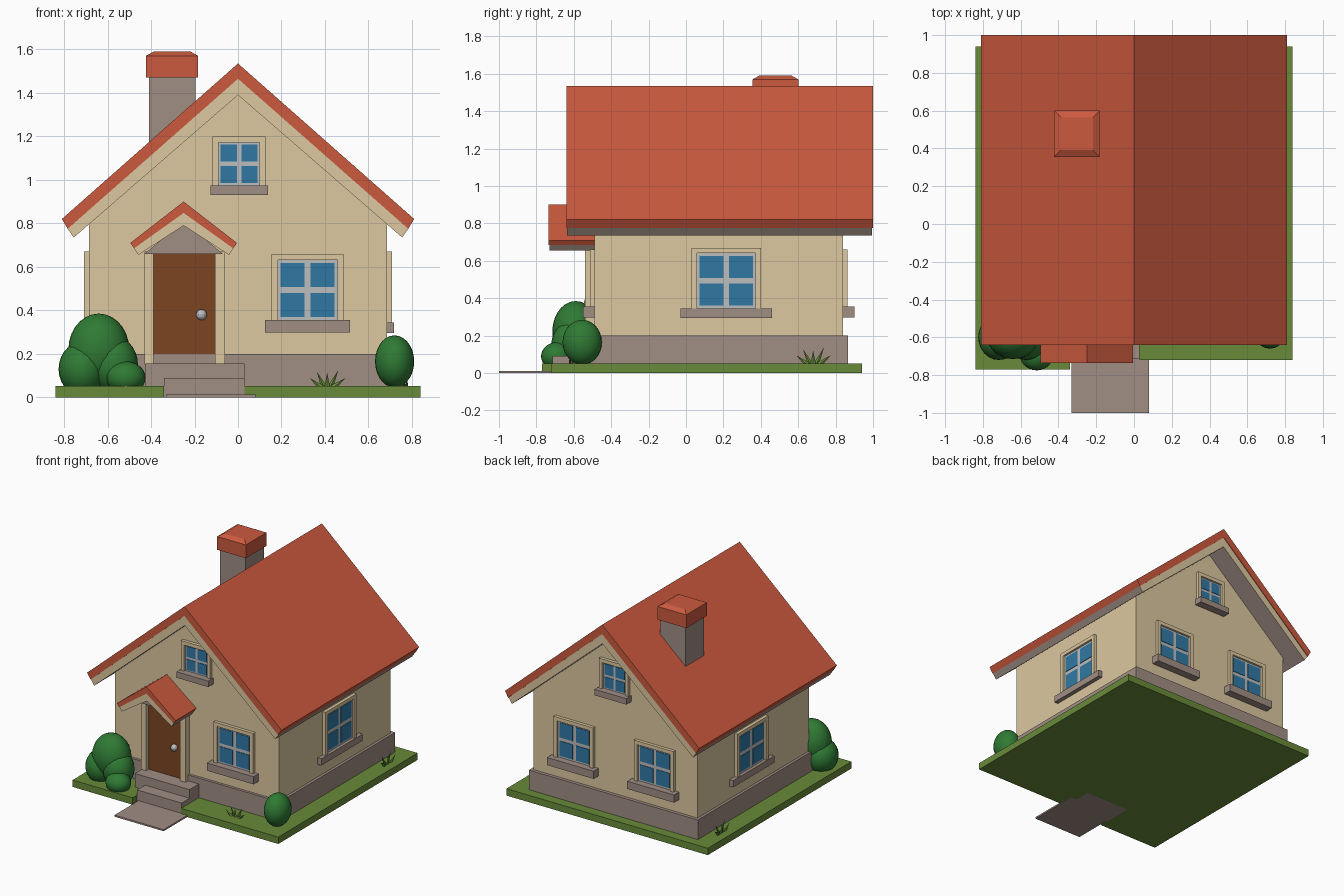
import bpy, bmesh, math
from mathutils import Matrix, Vector

if "Cube" in bpy.data.objects:
    bpy.data.objects.remove(bpy.data.objects["Cube"])


def material(name, hexcode):
    def lin(c):
        return c / 12.92 if c <= 0.04045 else ((c + 0.055) / 1.055) ** 2.4
    m = bpy.data.materials.new(name)
    rgb = [lin(int(hexcode[i:i + 2], 16) / 255) for i in (0, 2, 4)]
    m.diffuse_color = (*rgb, 1)
    m.use_nodes = True
    m.node_tree.nodes["Principled BSDF"].inputs["Base Color"].default_value = m.diffuse_color
    return m


RED = material("roof red", "CC5A3E")
CREAM = material("wall cream", "DCC8A0")
STONE = material("stone grey", "A08E84")
GLASS = material("glass blue", "3078A4")
WHITE = material("window bar grey", "BCBDBE")
BROWN = material("door brown", "7C4522")
LAWN = material("lawn green", "688A3A")
BUSH = material("bush green", "2F7A34")


def finish(name, bm, mats, matrix=Matrix()):
    bmesh.ops.recalc_face_normals(bm, faces=bm.faces)
    me = bpy.data.meshes.new(name)
    bm.to_mesh(me)
    bm.free()
    for m in mats:
        me.materials.append(m)
    ob = bpy.data.objects.new(name, me)
    ob.matrix_world = matrix
    bpy.context.collection.objects.link(ob)
    return ob


def boxes(name, dims, mat, matrix=Matrix()):
    """Axis-aligned boxes given as x0, x1, y0, y1, z0, z1."""
    bm = bmesh.new()
    for x0, x1, y0, y1, z0, z1 in dims:
        t = Matrix.Translation(((x0 + x1) / 2, (y0 + y1) / 2, (z0 + z1) / 2))
        s = Matrix.Diagonal((x1 - x0, y1 - y0, z1 - z0, 1))
        bmesh.ops.create_cube(bm, size=1, matrix=t @ s)
    return finish(name, bm, [mat], matrix)


def prism(name, pts, lo, hi, mat, axis="y", end_mat=None):
    """Extrude a profile along y (points are x, z) or along z (points are x, y)."""
    bm = bmesh.new()
    along = Vector((0, hi - lo, 0)) if axis == "y" else Vector((0, 0, hi - lo))
    vs = [bm.verts.new((a, lo, b) if axis == "y" else (a, b, lo)) for a, b in pts]
    f = bm.faces.new(vs)
    ext = bmesh.ops.extrude_face_region(bm, geom=[f])
    bmesh.ops.translate(bm, vec=along,
                        verts=[g for g in ext["geom"] if isinstance(g, bmesh.types.BMVert)])
    bm.normal_update()
    for f in bm.faces:
        if end_mat and abs(f.normal.y) > 0.5:
            f.material_index = 1
    return finish(name, bm, [mat] + ([end_mat] if end_mat else []))


def chevron(cx, top, bottom, outer, inner):
    """Closed gable strip: apex heights and the outer and inner eave corners."""
    (ox, oz), (ix, iz) = outer, inner
    return [(cx, top), (cx + ox, oz), (cx + ix, iz), (cx, bottom), (cx - ix, iz), (cx - ox, oz)]


# ground, steps and path
prism("lawn", [(-.84, .94), (.84, .94), (.84, -.72), (.03, -.72), (.03, -.5), (-.34, -.5),
               (-.34, -.77), (-.84, -.77)], 0, .052, LAWN, "z")
boxes("path", [(-.33, .08, -1, -.6, 0, .012)], STONE)
boxes("front_steps", [(-.34, .03, -.715, -.48, 0, .09), (-.425, .03, -.62, -.48, .04, .155)], STONE)

# house body
Y0, Y1, W = -.49, .84, .685
boxes("foundation", [(-.705, .705, -.51, .865, .04, .2)], STONE)
prism("walls", [(-W, .1), (W, .1), (W, .8), (0, 1.41), (-W, .8)], Y0, Y1, CREAM)

# main roof: red covering over a cream-edged lining
prism("roof_covering", chevron(0, 1.535, 1.465, (.81, .82), (.783, .775)), -.64, 1, RED)
prism("roof_lining", chevron(0, 1.465, 1.39, (.783, .775), (.755, .735)), -.635, .995, STONE,
      end_mat=CREAM)

# chimney
boxes("chimney_shaft", [(-.41, -.195, .37, .59, 1.0, 1.48)], STONE)
bm = bmesh.new()
bmesh.ops.create_cube(bm, size=1, matrix=Matrix.Translation((-.303, .478, 1.52))
                      @ Matrix.Diagonal((.24, .245, .10, 1)))
top = max(bm.faces, key=lambda f: f.calc_center_median().z)
bmesh.ops.inset_region(bm, faces=[top], thickness=.05)
bmesh.ops.translate(bm, verts=top.verts, vec=(0, 0, .02))
finish("chimney_cap", bm, [RED])

# porch and door
prism("porch_covering", chevron(-.25, .90, .848, (.245, .71), (.228, .685)), -.735, -.47, RED)
prism("porch_lining", chevron(-.25, .848, .79, (.228, .685), (.208, .655)), -.73, -.47, STONE,
      end_mat=CREAM)
prism("porch_gable", [(-.43, .66), (-.07, .66), (-.25, .81)], -.55, -.47, STONE)
boxes("door_frame", [(-.43, -.388, -.54, -.48, .15, .67), (-.105, -.06, -.54, -.48, .15, .67)], CREAM)
boxes("door", [(-.39, -.103, -.51, -.48, .155, .665)], BROWN)
bm = bmesh.new()
bmesh.ops.create_uvsphere(bm, u_segments=12, v_segments=8, radius=.025,
                          matrix=Matrix.Translation((-.168, -.52, .38)))
finish("door_knob", bm, [WHITE])


# windows, in wall coordinates: x along the wall, -y outwards
def window(name, place, cx, w, z0, z1, sill_w, sill_h, sill_out):
    f, a, b = .028, cx - w / 2, cx + w / 2
    boxes(name + "_frame", [(a, a + f, -.024, .01, z0, z1), (b - f, b, -.024, .01, z0, z1),
                            (a, b, -.024, .01, z1 - f, z1)], CREAM, place)
    boxes(name + "_bars", [(a + f, b - f, -.008, 0, z0, z1 - f)], WHITE, place)
    gap = .026 * w / .32
    px, pz = (w - 2 * f - 2 * gap) / 2, (z1 - f - z0 - 2 * gap) / 2
    panes = []
    for i in (0, 1):
        for j in (0, 1):
            x, z = a + f + gap / 2 + i * (px + gap), z0 + gap / 2 + j * (pz + gap)
            panes.append((x, x + px, -.012, -.006, z, z + pz))
    boxes(name + "_panes", panes, GLASS, place)
    boxes(name + "_sill", [(cx - sill_w / 2, cx + sill_w / 2, -sill_out, .01, z0 - sill_h, z0)],
          STONE, place)


def wall(x, y, turn):
    return Matrix.Translation((x, y, 0)) @ Matrix.Rotation(math.radians(turn), 4, "Z")


front, back = wall(0, Y0, 0), wall(0, Y1, 180)
right, left = wall(W, .215, 90), wall(-W, .215, -90)
window("front_window", front, .32, .33, .355, .66, .39, .058, .06)
window("back_window_a", back, .335, .33, .355, .66, .39, .058, .06)
window("back_window_b", back, -.335, .33, .355, .66, .39, .058, .06)
window("front_attic_window", front, .005, .245, .975, 1.2, .265, .045, .06)
window("back_attic_window", back, 0, .245, .975, 1.2, .265, .045, .06)
window("right_window", right, 0, .37, .345, .67, .49, .05, .032)
window("left_window", left, 0, .37, .345, .67, .49, .05, .032)


# bushes: centre and radii of each smooth lump
def bush(name, lumps):
    bm = bmesh.new()
    for c, r in lumps:
        bmesh.ops.create_uvsphere(bm, u_segments=24, v_segments=14, radius=1,
                                  matrix=Matrix.Translation(c) @ Matrix.Diagonal((*r, 1)))
    for f in bm.faces:
        f.smooth = True
    finish(name, bm, [BUSH])


bush("left_bush", [((-.64, -.59, .22), (.14, .125, .165)), ((-.715, -.6, .13), (.11, .12, .125)),
                   ((-.57, -.61, .15), (.11, .11, .13)), ((-.515, -.69, .09), (.09, .085, .075))])
bush("right_bush", [((.72, -.555, .165), (.09, .105, .12))])


# grass tufts: a fan of pointed blades
def tuft(name, x, y, turn, size):
    bm = bmesh.new()
    for i, (tilt, h) in enumerate([(-50, .8), (-25, .95), (0, .8), (25, 1.05), (52, .85)]):
        m = (Matrix.Translation(((i - 2) * .16, (i % 2) * .15, 0))
             @ Matrix.Rotation(math.radians(tilt), 4, "Y")
             @ Matrix.Diagonal((1, .5, 1, 1)) @ Matrix.Translation((0, 0, h / 2)))
        bmesh.ops.create_cone(bm, cap_ends=True, segments=4, radius1=.16, radius2=0,
                              depth=h, matrix=m)
    place = wall(x, y, turn) @ Matrix.Translation((0, 0, .045)) @ Matrix.Scale(size, 4)
    finish(name, bm, [LAWN], place)


tuft("front_grass", .41, -.62, 0, .085)
tuft("right_grass", .775, .68, 90, .095)
tuft("left_grass", -.775, .68, -90, .095)
